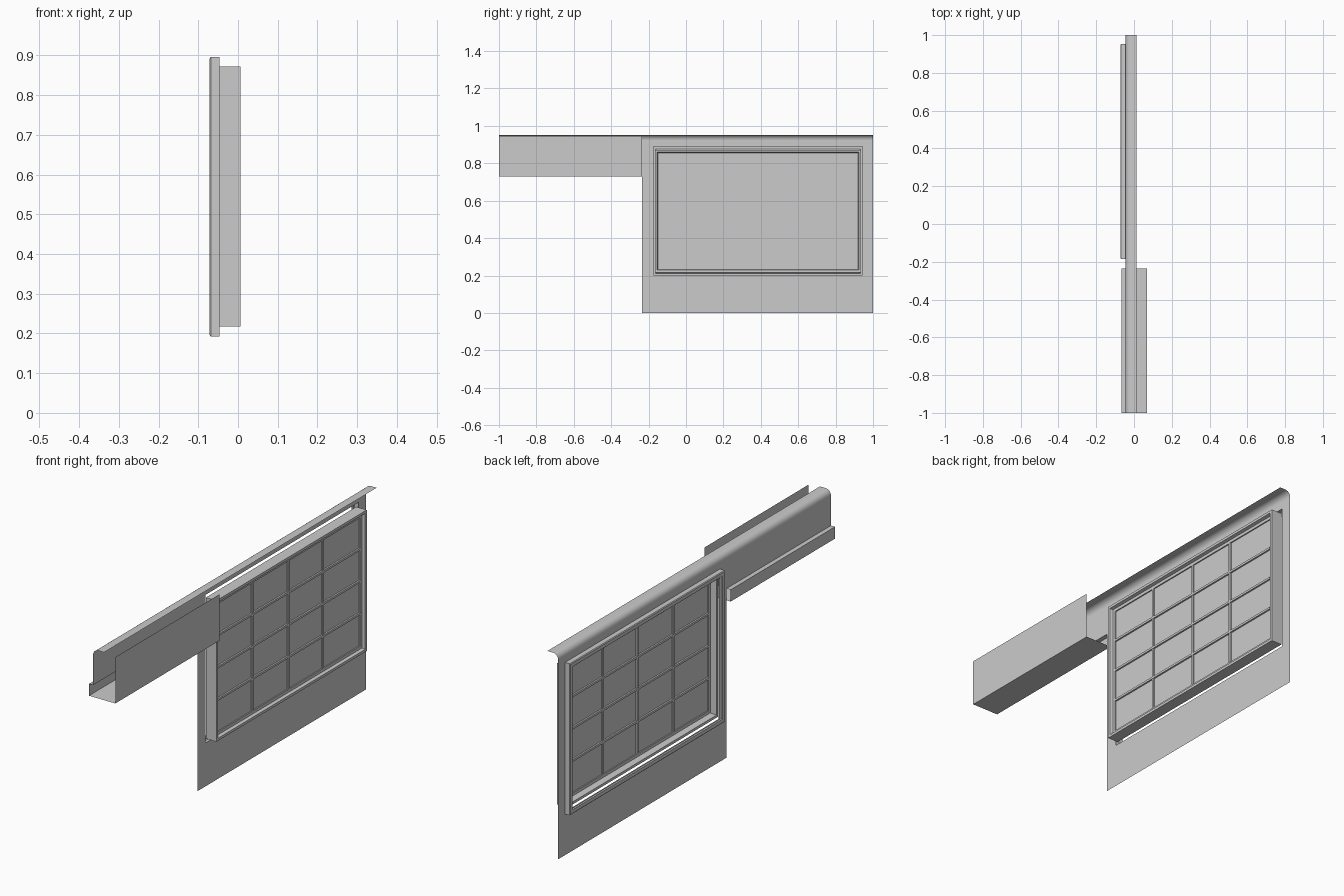
import bpy, math

if "Cube" in bpy.data.objects:
    bpy.data.objects.remove(bpy.data.objects["Cube"])

WALL_X = -0.044
END_Y, SPLIT_Y = -1.0, -0.235


def make(name, verts, faces, smooth=False):
    me = bpy.data.meshes.new(name)
    me.from_pydata(verts, [], faces)
    me.update()
    ob = bpy.data.objects.new(name, me)
    bpy.context.collection.objects.link(ob)
    if smooth:
        bpy.context.view_layer.objects.active = ob
        ob.select_set(True)
        bpy.ops.object.shade_smooth_by_angle(angle=math.radians(40))
        ob.select_set(False)
    return ob


def extrude_y(name, profile, y0, y1, smooth=False):
    """Open x/z profile swept as a thin sheet along y."""
    n = len(profile)
    verts = [(x, y, z) for y in (y0, y1) for x, z in profile]
    faces = [(i, i + 1, n + i + 1, n + i) for i in range(n - 1)]
    return make(name, verts, faces, smooth)


def rect_frame(name, rect, profile, closed=False):
    """Mitred frame: profile is (x, inward offset) swept round a y/z rectangle."""
    y0, y1, z0, z1 = rect
    verts = []
    for x, o in profile:
        verts += [(x, y0 + o, z0 + o), (x, y1 - o, z0 + o),
                  (x, y1 - o, z1 - o), (x, y0 + o, z1 - o)]
    n = len(profile)
    faces = []
    for r in range(n if closed else n - 1):
        a, b = r * 4, ((r + 1) % n) * 4
        faces += [(a + k, a + (k + 1) % 4, b + (k + 1) % 4, b + k) for k in range(4)]
    return make(name, verts, faces)


def bar(name, lo, hi):
    verts = [(x, y, z) for x in (lo[0], hi[0]) for y in (lo[1], hi[1]) for z in (lo[2], hi[2])]
    faces = [(0, 1, 3, 2), (4, 6, 7, 5), (0, 4, 5, 1), (2, 3, 7, 6), (0, 2, 6, 4), (1, 5, 7, 3)]
    return make(name, verts, faces)


# Lower wall sheet with a window opening
outer = [(SPLIT_Y, 0), (1, 0), (1, 0.925), (SPLIT_Y, 0.925)]
hole = [(-0.175, 0.202), (0.945, 0.202), (0.945, 0.889), (-0.175, 0.889)]
make("wall_panel", [(WALL_X, y, z) for y, z in outer + hole],
     [(k, (k + 1) % 4, 4 + (k + 1) % 4, 4 + k) for k in range(4)])

# Rounded cap along the whole top edge
r = 0.027
arc = [(WALL_X + r * (1 - math.cos(a)), 0.925 + r * math.sin(a))
       for a in (math.pi / 2 * i / 6 for i in range(7))]
extrude_y("top_cap", arc + [(0.012, 0.952)], END_Y, 1, True)

# Door header channel: wall, outer lip, soffit and inner cover
extrude_y("header_channel",
          [(WALL_X, 0.925), (WALL_X, 0.785), (-0.065, 0.785), (-0.065, 0.73),
           (0.07, 0.73), (0.07, 0.945)], END_Y, SPLIT_Y)

# Outer window flange, open at the back
rect_frame("window_flange", (-0.184, 0.953, 0.192, 0.896),
           [(-0.046, 0), (-0.0685, 0), (-0.0715, 0.004), (-0.0715, 0.02), (-0.067, 0.024)])

# Deep inner frame with chamfers down to the glass
SASH = (-0.167, 0.936, 0.217, 0.872)
rect_frame("window_sash", SASH,
           [(-0.048, 0), (0.006, 0), (0.006, 0.012), (-0.008, 0.016), (-0.008, 0.03),
            (-0.019, 0.03), (-0.019, 0.016), (-0.048, 0.012)], True)

# Glass sheet
y0, y1, z0, z1 = SASH
gx = -0.0135
make("glass", [(gx, y0, z0), (gx, y1, z0), (gx, y1, z1), (gx, y0, z1)], [(0, 1, 2, 3)])

# Glazing bars
w = 0.005
for i, y in enumerate((0.118, 0.383, 0.635)):
    bar(f"vertical_bar_{i}", (-0.02, y - w, z0 + 0.03), (-0.007, y + w, z1 - 0.03))
for i, z in enumerate((0.398, 0.548, 0.697)):
    bar(f"horizontal_bar_{i}", (-0.021, y0 + 0.03, z - w), (-0.006, y1 - 0.03, z + w))
